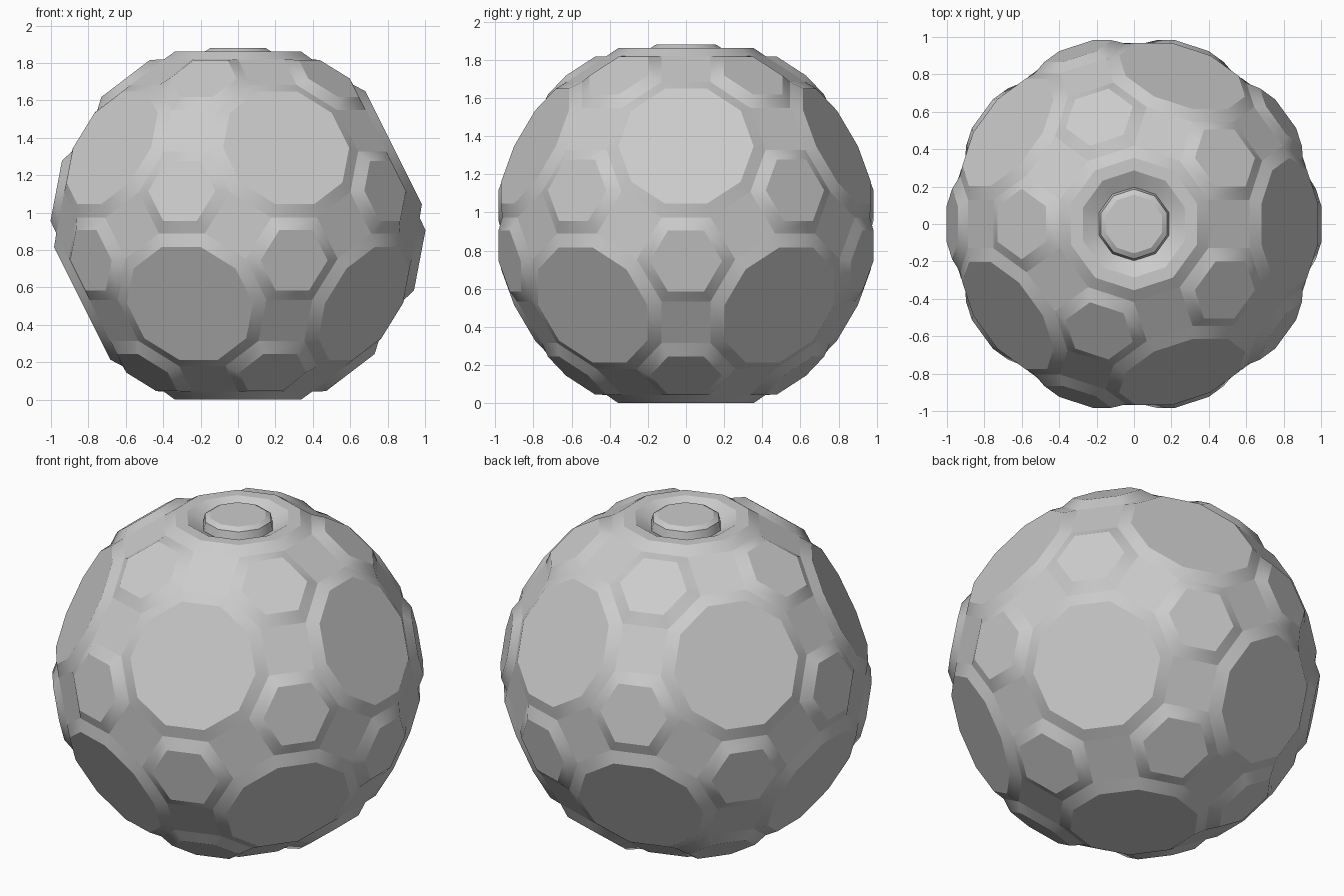
import bpy, bmesh, math
from itertools import combinations
from mathutils import Vector, Matrix

if "Cube" in bpy.data.objects:
    bpy.data.objects.remove(bpy.data.objects["Cube"])

EDGE = 0.258                      # edge length of the panel polygons
PHI = (1 + 5 ** 0.5) / 2
D_DEC, D_HEX, D_SQ = 3.4409 * EDGE, 3.6685 * EDGE, 3.7361 * EDGE
INSET, RAISE = 0.06, 0.043
CENTRE = D_DEC + RAISE


def ring(z_sign, offset):
    h, r = z_sign / 5 ** 0.5, 2 / 5 ** 0.5
    return [Vector((r * math.cos(offset + k * math.tau / 5),
                    r * math.sin(offset + k * math.tau / 5), h)) for k in range(5)]


# Icosahedral axes: corners carry decagons, faces hexagons, edges squares
corners = [Vector((0, 0, 1)), Vector((0, 0, -1))] + ring(1, 0) + ring(-1, math.pi / 5)
near = lambda a, b: a.dot(b) > 0.4
edges = [p for p in combinations(corners, 2) if near(*p)]
tris = [t for t in combinations(corners, 3)
        if all(near(a, b) for a, b in combinations(t, 2))]

# One ball vertex per corner / edge / face combination
points = []
for t in tris:
    f = sum(t, Vector()).normalized()
    for a, b in combinations(t, 2):
        e = (a + b).normalized()
        for c in (a, b):
            points.append(Matrix((c, e, f)).inverted() @ Vector((D_DEC, D_SQ, D_HEX)))

bm = bmesh.new()
verts = [bm.verts.new(p) for p in points]


def panel(axis, dist):
    axis = axis.normalized()
    u = axis.orthogonal().normalized()
    w = axis.cross(u)
    loop = [v for v in verts if abs(v.co.dot(axis) - dist) < 0.002]
    loop.sort(key=lambda v: math.atan2(v.co.dot(w), v.co.dot(u)))
    return bm.faces.new(loop)


decagons = [panel(c, D_DEC) for c in corners]
hexagons = [panel(sum(t, Vector()), D_HEX) for t in tris]
squares = [panel(a + b, D_SQ) for a, b in edges]
bm.normal_update()
for e in bm.edges:
    e.smooth = False


def inset(faces, thickness, depth):
    bmesh.ops.inset_individual(bm, faces=faces, thickness=thickness, depth=depth,
                               use_even_offset=True)
    bm.normal_update()


# Raised cushions on the decagons and hexagons
inset(decagons + hexagons, INSET, RAISE)

# Dished ring and central button on the top decagon
top = decagons[0]
inset([top], 0.065, 0.0)
inset([top], 0.085, -0.05)
for e in top.edges:
    e.smooth = False
inset([top], 0.01, 0.05)
inset([top], 0.028, 0.018)

for f in bm.faces:
    f.smooth = True
bmesh.ops.translate(bm, verts=bm.verts, vec=(0, 0, CENTRE))

mesh = bpy.data.meshes.new("panelled_ball")
bm.to_mesh(mesh)
bm.free()
ball = bpy.data.objects.new("panelled_ball", mesh)
bpy.context.collection.objects.link(ball)
